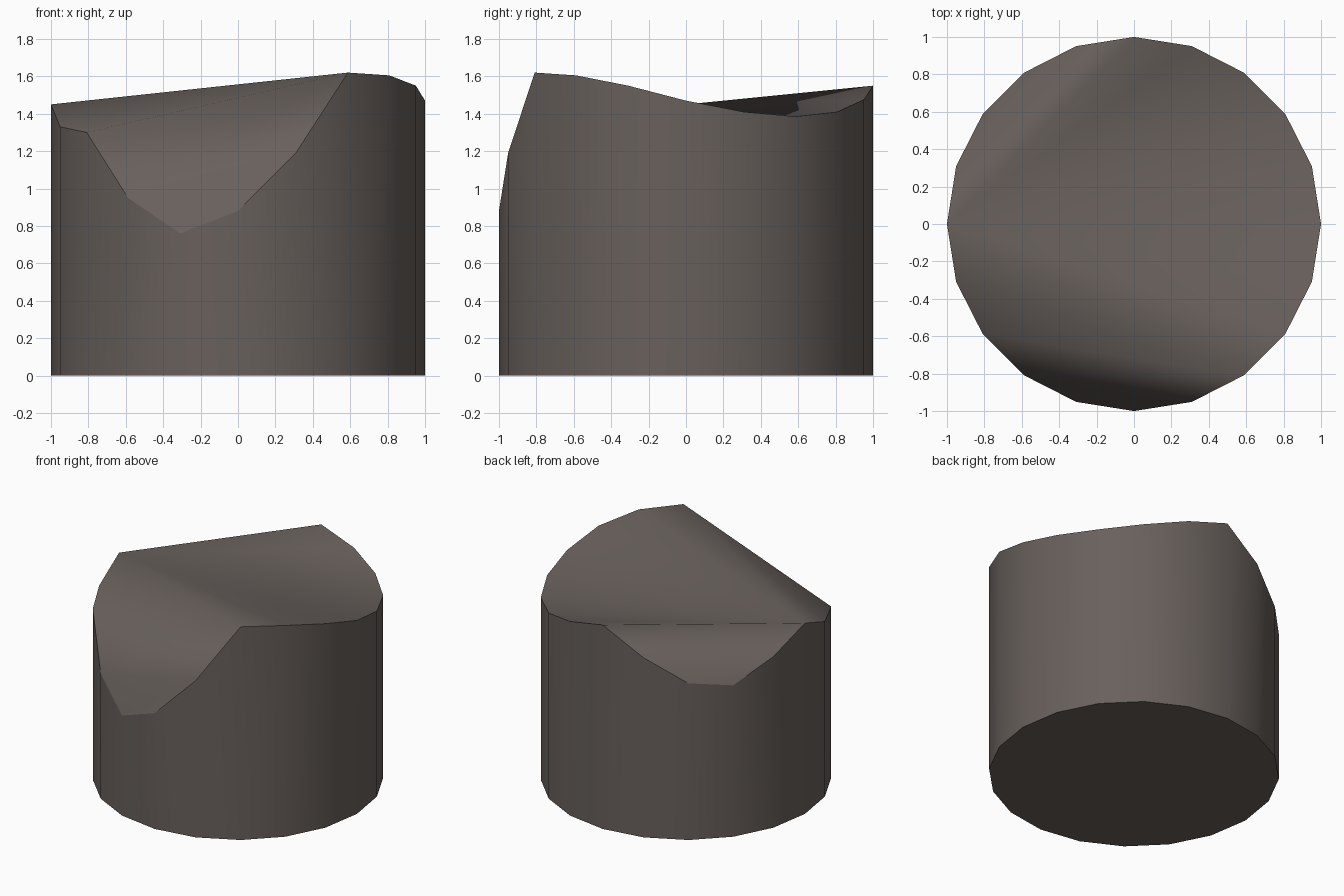
import bpy, bmesh, math

if "Cube" in bpy.data.objects:
    bpy.data.objects.remove(bpy.data.objects["Cube"])

SIDES = 20
# Height of the cut rim at each corner, counter-clockwise from +x
RIM = [1.47, 1.41, 1.385, 1.41, 1.475, 1.55, 1.365, 1.19, 1.15, 1.30,
       1.45, 1.33, 1.30, 0.95, 0.76, 0.88, 1.19, 1.62, 1.605, 1.55]

stone = bpy.data.materials.new("warm dark grey")
stone.diffuse_color = (0.138, 0.117, 0.107, 1)
stone.use_nodes = True
stone.node_tree.nodes["Principled BSDF"].inputs["Base Color"].default_value = stone.diffuse_color

bm = bmesh.new()
ring = [(math.cos(2 * math.pi * k / SIDES), math.sin(2 * math.pi * k / SIDES))
        for k in range(SIDES)]
base = [bm.verts.new((x, y, 0)) for x, y in ring]
top = [bm.verts.new((x, y, z)) for (x, y), z in zip(ring, RIM)]

# Bottom and wall
bm.faces.new(base[::-1])
for k in range(SIDES):
    n = (k + 1) % SIDES
    bm.faces.new((base[k], base[n], top[n], top[k]))

cap = []


def tri(a, b, c):
    cap.append(bm.faces.new((top[a % SIDES], top[b % SIDES], top[c % SIDES])))


def sloped_side(lo, hi):
    """Zigzag strip from the chord lo-hi down to the low middle of the rim."""
    while hi - lo > 1:
        tri(lo, lo + 1, hi)
        lo += 1
        if hi - lo > 1:
            tri(lo, hi - 1, hi)
            hi -= 1


# Broken top: two sloped sides and a shallow valley between them
sloped_side(5, 10)
sloped_side(12, 17)
for k in range(17, 25):
    tri(10, k, k + 1)
tri(17, 10, 11)
tri(17, 11, 12)

bmesh.ops.recalc_face_normals(bm, faces=bm.faces[:])

# Smooth wall and top, with crisp rims
cap_set = set(cap)
for f in bm.faces:
    f.smooth = len(f.verts) < SIDES
for e in bm.edges:
    in_cap = sum(f in cap_set for f in e.link_faces)
    at_base = all(v.co.z == 0 for v in e.verts)
    e.smooth = not (in_cap == 1 or at_base)

mesh = bpy.data.meshes.new("broken_column_stump")
bm.to_mesh(mesh)
bm.free()
mesh.materials.append(stone)
obj = bpy.data.objects.new("broken_column_stump", mesh)
bpy.context.collection.objects.link(obj)
